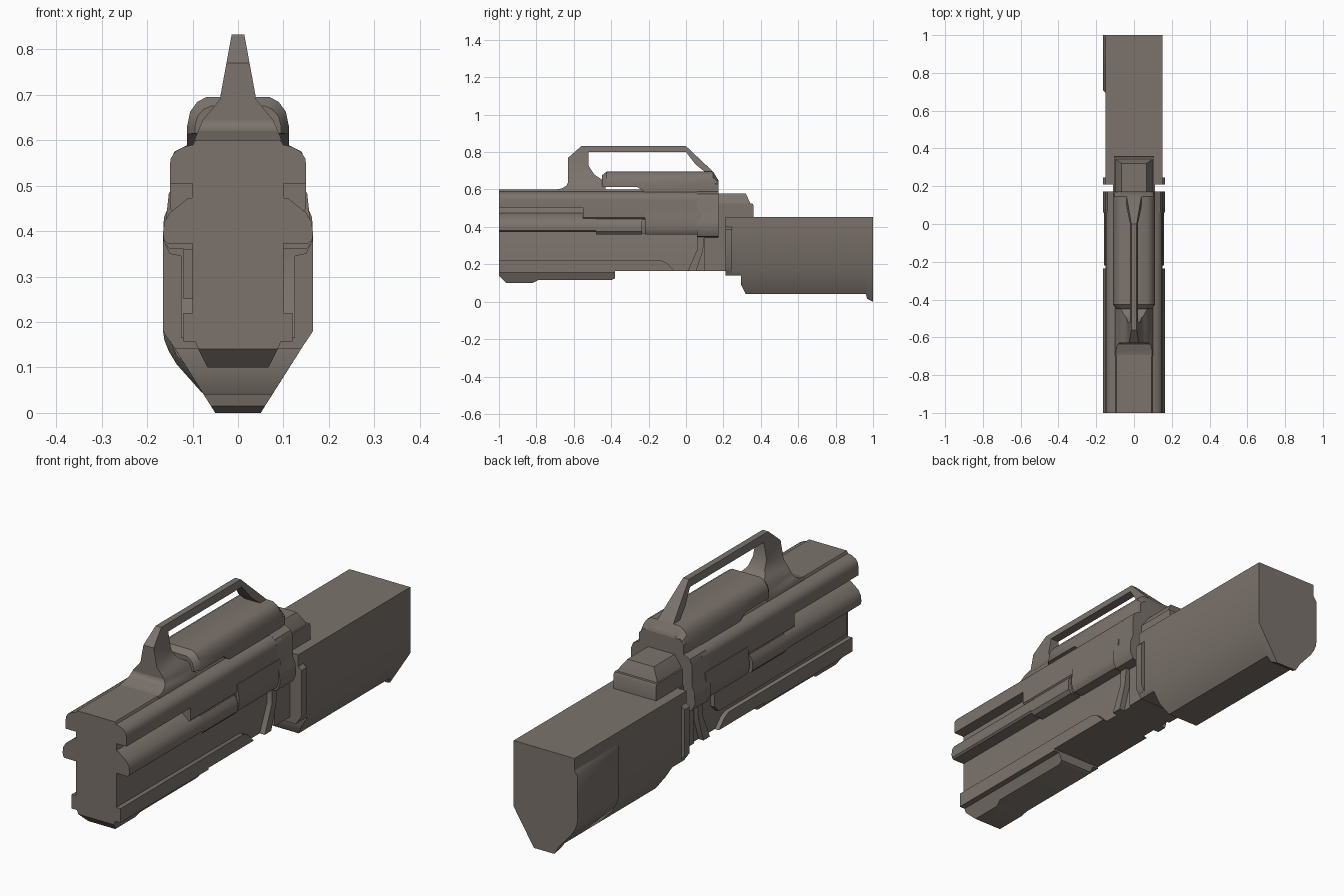
import bpy, bmesh

mat = bpy.data.materials.new("warm grey metal")
mat.diffuse_color = (0.2, 0.172, 0.152, 1)


def finish(name, bm):
    bmesh.ops.recalc_face_normals(bm, faces=bm.faces)
    me = bpy.data.meshes.new(name)
    bm.to_mesh(me)
    bm.free()
    ob = bpy.data.objects.new(name, me)
    bpy.context.collection.objects.link(ob)
    me.materials.append(mat)
    bpy.ops.object.select_all(action='DESELECT')
    ob.select_set(True)
    bpy.context.view_layer.objects.active = ob
    bpy.ops.object.shade_smooth_by_angle(angle=0.6)
    return ob


def loft(name, sections):
    """Skin equal-length rings of 3D points and cap both ends."""
    bm = bmesh.new()
    rings = [[bm.verts.new(p) for p in s] for s in sections]
    n = len(rings[0])
    for a, b in zip(rings, rings[1:]):
        for i in range(n):
            j = (i + 1) % n
            bm.faces.new((a[i], a[j], b[j], b[i]))
    bm.faces.new(rings[0])
    bm.faces.new(rings[-1])
    return finish(name, bm)


def along_y(name, prof, y0, y1, s=1):
    return loft(name, [[(s * x, y, z) for x, z in prof] for y in (y0, y1)])


def along_x(name, prof, x0, x1):
    return loft(name, [[(x, y, z) for y, z in prof] for x in (x0, x1)])


def sym(half):
    """Mirror a half profile, listed top to bottom, into a closed ring."""
    return half + [(-x, z) for x, z in reversed(half)]


# main body and neck
along_y("receiver_core", sym([(0.093, 0.6), (0.1, 0.588), (0.1, 0.165)]), -1, 0.17)
along_y("receiver_neck", sym([(0.11, 0.45), (0.11, 0.165)]), 0.1, 0.22)

# foregrip under the barrel
grip = []
for y, z in ((-1, 0.14), (-0.96, 0.1), (-0.82, 0.1), (-0.79, 0.115), (-0.4, 0.115), (-0.38, 0.125)):
    w = 0.067 + (z - 0.1) * 0.5
    grip.append([(x, y, zz) for x, zz in sym([(0.1, 0.17), (w, z)])])
loft("foregrip", grip)

# stock with toe at the rear
stock = []
for y, z in ((0.21, 0.14), (0.295, 0.14), (0.295, 0.09), (0.32, 0.04),
             (0.962, 0.04), (0.968, 0.015), (1, 0.0)):
    stock.append([(x, y, zz) for x, zz in
                  sym([(0.15, 0.452), (0.15, 0.158), (0.05 + z * 0.63, z)])])
loft("stock", stock)

# rounded cheek plate on the left of the stock
cheek = [(0.148, 0.4), (0.165, 0.375), (0.165, 0.18), (0.162, 0.16), (0.152, 0.135),
         (0.135, 0.107), (0.08, 0.045), (0.06, 0.045), (0.06, 0.4)]
inner = [(min(x, 0.148), z + (0.02 if z < 0.3 else 0)) for x, z in cheek]
loft("stock_cheek", [[(-x, y, z) for x, z in p]
                     for y, p in ((0.69, inner), (0.71, cheek), (1, cheek))])

# frame ring where the stock meets the body
along_y("stock_frame", sym([(0.15, 0.4), (0.165, 0.385), (0.165, 0.18), (0.15, 0.157)]), 0.21, 0.247)

# rear collar of the receiver
along_y("rear_collar", sym([(0.09, 0.65), (0.11, 0.63), (0.11, 0.59), (0.14, 0.575),
                            (0.15, 0.55), (0.15, 0.46), (0.163, 0.43), (0.165, 0.38),
                            (0.15, 0.35), (0.1, 0.34)]), 0.06, 0.173)

for s, side in ((1, "right"), (-1, "left")):
    # upper rail, deeper behind its front cut
    top = [(0.09, 0.592), (0.12, 0.585), (0.138, 0.575), (0.148, 0.56), (0.15, 0.545)]
    along_y(f"upper_rail_front_{side}", top + [(0.15, 0.505), (0.09, 0.505)], -1, -0.55, s)
    along_y(f"upper_rail_rear_{side}", top + [(0.15, 0.45), (0.14, 0.44), (0.09, 0.44)], -0.55, 0.1, s)
    # lower rail in three lengths
    along_y(f"lower_rail_front_{side}", [(0.09, 0.475), (0.11, 0.472), (0.15, 0.44), (0.162, 0.42),
            (0.165, 0.395), (0.163, 0.38), (0.155, 0.373), (0.09, 0.373)], -1, -0.48, s)
    along_y(f"lower_rail_middle_{side}", [(0.09, 0.45), (0.148, 0.442), (0.162, 0.42), (0.165, 0.395),
            (0.163, 0.375), (0.15, 0.36), (0.09, 0.36)], -0.48, -0.235, s)
    along_y(f"lower_rail_rear_{side}", [(0.09, 0.485), (0.152, 0.485), (0.158, 0.43), (0.159, 0.395),
            (0.155, 0.375), (0.145, 0.36), (0.09, 0.36)], -0.22, 0.08, s)
    along_y(f"rail_joint_{side}", [(0.09, 0.44), (0.145, 0.44), (0.15, 0.4), (0.14, 0.365), (0.09, 0.365)],
            -0.24, -0.21, s)
    # bottom rail with sloped rear end
    along_x(f"bottom_rail_{side}", [(-1, 0.157), (-1, 0.22), (-0.13, 0.22), (-0.1, 0.205),
            (-0.06, 0.165), (-0.38, 0.165), (-0.38, 0.157)], s * 0.09, s * 0.12)
    # slanted strap in front of the neck
    along_x(f"slanted_strap_{side}", [(0.01, 0.165), (0.06, 0.28), (0.06, 0.36), (0.1, 0.36),
            (0.09, 0.27), (0.055, 0.165)], s * 0.09, s * 0.125)

# raised long panel on the left
along_x("left_side_panel", [(-0.96, 0.25), (-0.96, 0.36), (-0.06, 0.36), (-0.03, 0.335),
                            (-0.03, 0.28), (-0.06, 0.25)], -0.09, -0.12)

# domed housing under the handle
def dome(w, top, low):
    h = top - 0.63
    return sym([(w * 0.62, top), (w * 0.8, top - h * 0.17), (w * 0.94, top - h * 0.5),
                (w, 0.63), (w, low)])
loft("top_housing", [[(x, y, z) for x, z in dome(w, t, l)] for y, w, t, l in
     ((-0.45, 0.095, 0.675, 0.615), (-0.425, 0.112, 0.695, 0.613), (-0.26, 0.112, 0.695, 0.613),
      (-0.22, 0.112, 0.695, 0.585), (0.145, 0.112, 0.695, 0.585), (0.173, 0.105, 0.65, 0.585))])

# carrying handle: side profile, sliced and tapered by height
prof = [(-0.7, 0.55), (-0.7, 0.599), (-0.665, 0.605), (-0.64, 0.62), (-0.63, 0.64), (-0.63, 0.77),
        (-0.56, 0.832), (0, 0.832), (0.145, 0.695), (0.173, 0.65), (0.173, 0.55), (0.1, 0.55),
        (0.1, 0.695), (0.05, 0.735), (0, 0.8), (-0.52, 0.8), (-0.52, 0.725), (-0.49, 0.68),
        (-0.43, 0.64), (-0.43, 0.55)]
handle = along_x("carry_handle", prof, -1, 1)
widths = [(0.5, 0.1), (0.59, 0.1), (0.62, 0.088), (0.645, 0.077), (0.665, 0.06),
          (0.69, 0.04), (0.832, 0.014)]
bm = bmesh.new()
bm.from_mesh(handle.data)
for z, w in widths[1:-1]:
    bmesh.ops.bisect_plane(bm, geom=bm.verts[:] + bm.edges[:] + bm.faces[:],
                           plane_co=(0, 0, z), plane_no=(0, 0, 1))
for v in bm.verts:
    for (z0, w0), (z1, w1) in zip(widths, widths[1:]):
        if z0 <= v.co.z <= z1 + 1e-4:
            w = w0 + (w1 - w0) * (v.co.z - z0) / (z1 - z0)
            v.co.x = w if v.co.x > 0 else -w
            break
bmesh.ops.triangulate(bm, faces=[f for f in bm.faces if len(f.verts) > 4])
bm.to_mesh(handle.data)
bm.free()

# rear sight block on top of the stock
along_x("rear_block_base", [(0.16, 0.44), (0.16, 0.525), (0.355, 0.525), (0.36, 0.515), (0.36, 0.44)],
        -0.105, 0.105)
loft("rear_block_cap", [[(s * w, y, z) for s, y in ((-1, 0.16), (1, 0.16), (1, y1), (-1, y1))]
     for w, y1, z in ((0.1, 0.345, 0.52), (0.095, 0.34, 0.535), (0.065, 0.32, 0.578))])
